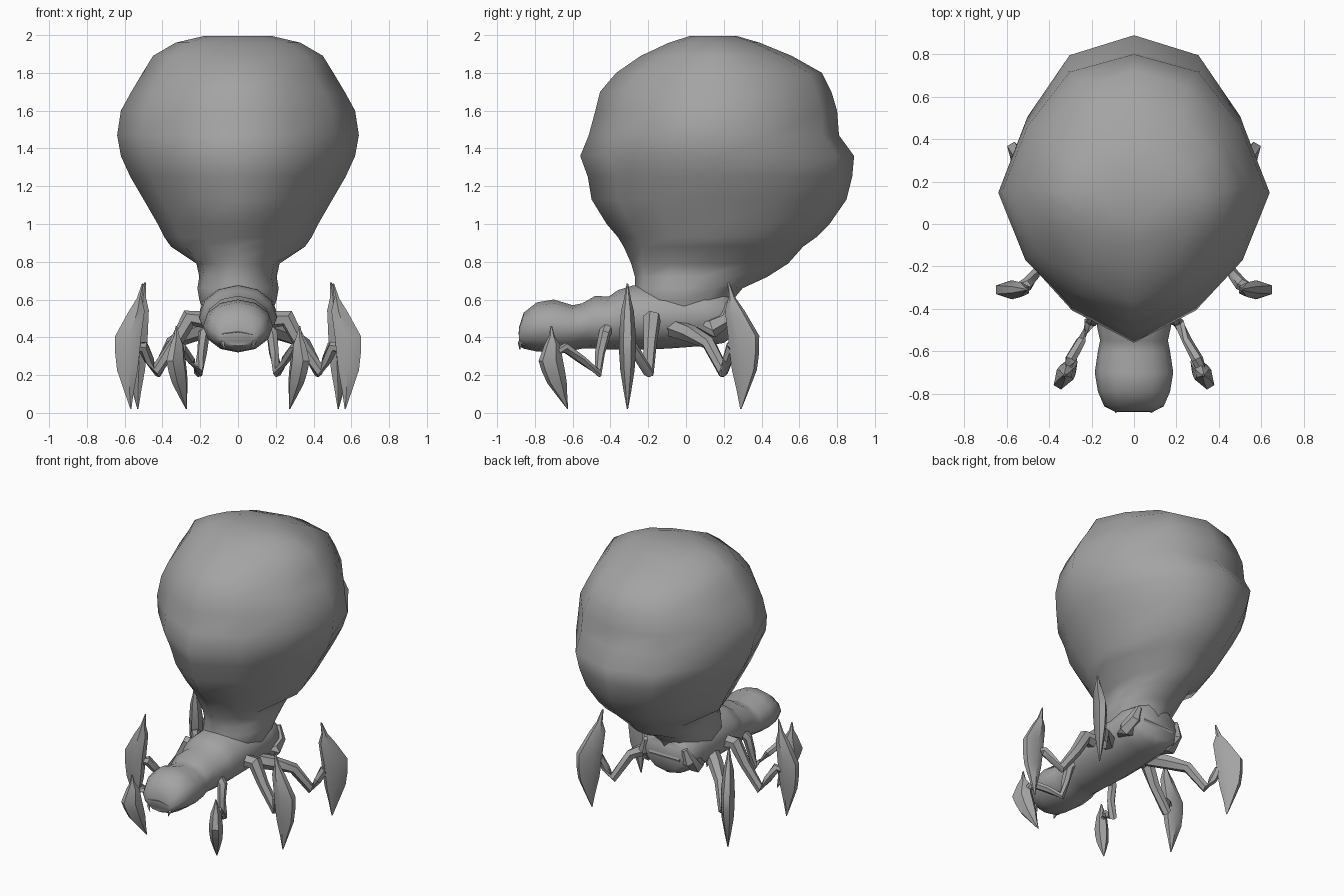
import bpy, bmesh, math
from mathutils import Vector

grey = bpy.data.materials.new("plain grey")
grey.diffuse_color = (0.37, 0.37, 0.37, 1)


def loft(name, rings, angle=50):
    """Skin a list of equal-length point rings and cap both ends."""
    bm = bmesh.new()
    rows = [[bm.verts.new(p) for p in ring] for ring in rings]
    n = len(rows[0])
    for a, b in zip(rows, rows[1:]):
        for i in range(n):
            j = (i + 1) % n
            bm.faces.new((a[i], a[j], b[j], b[i]))
    bm.faces.new(rows[0])
    bm.faces.new(rows[-1])
    bmesh.ops.recalc_face_normals(bm, faces=bm.faces)
    mesh = bpy.data.meshes.new(name)
    bm.to_mesh(mesh)
    bm.free()
    mesh.materials.append(grey)
    mesh.shade_smooth()
    mesh.set_sharp_from_angle(angle=math.radians(angle))
    obj = bpy.data.objects.new(name, mesh)
    bpy.context.collection.objects.link(obj)
    return obj


def circle(n):
    return [(math.cos(2 * math.pi * i / n), math.sin(2 * math.pi * i / n)) for i in range(n)]


def tube(name, path, sizes, sides=5):
    """Tapered limb along a bent path."""
    pts = [Vector(p) for p in path]
    rings = []
    for i, (p, r) in enumerate(zip(pts, sizes)):
        t = (pts[min(i + 1, len(pts) - 1)] - pts[max(i - 1, 0)]).normalized()
        u = t.cross(Vector((0.3, 1, 0.1))).normalized()
        v = t.cross(u)
        rings.append([p + u * c * r + v * s * r for c, s in circle(sides)])
    return loft(name, rings, 40)


# Swollen sac with its neck: height, half width, front y, back y
sac = [(0.50, 0.17, -0.24, 0.22), (0.60, 0.205, -0.27, 0.25), (0.66, 0.215, -0.27, 0.30),
       (0.72, 0.205, -0.27, 0.43), (0.79, 0.22, -0.29, 0.54), (0.88, 0.355, -0.33, 0.62),
       (0.93, 0.39, -0.36, 0.69), (1.00, 0.425, -0.42, 0.76), (1.13, 0.50, -0.50, 0.85),
       (1.25, 0.57, -0.52, 0.88), (1.36, 0.62, -0.56, 0.89), (1.47, 0.64, -0.515, 0.81),
       (1.60, 0.62, -0.48, 0.80), (1.70, 0.565, -0.455, 0.77), (1.80, 0.505, -0.37, 0.72),
       (1.89, 0.45, -0.24, 0.56), (1.96, 0.33, -0.09, 0.39), (1.995, 0.18, 0.02, 0.27)]
# Cross-section of the sac, pointed toward the front
half = [(0, -1), (0.47, -0.79), (0.80, -0.48), (1, 0), (0.81, 0.47), (0.49, 0.87), (0, 1)]
section = half + [(-c, s) for c, s in half[5:0:-1]]
neck_section = [half[0]] + [(math.sin(k * math.pi / 6), -math.cos(k * math.pi / 6)) for k in range(1, 12)]
loft("sac", [[(w * c, (f + b) / 2 + (b - f) / 2 * s, z)
              for c, s in (section if z > 0.85 else neck_section)]
             for z, w, f, b in sac], 60)

# Head and trunk: y, half width, bottom z, top z
trunk = [(-0.885, 0.09, 0.355, 0.45), (-0.86, 0.14, 0.34, 0.53), (-0.79, 0.17, 0.325, 0.585),
         (-0.70, 0.185, 0.32, 0.60), (-0.60, 0.17, 0.33, 0.57), (-0.55, 0.16, 0.34, 0.58),
         (-0.48, 0.175, 0.34, 0.62), (-0.41, 0.175, 0.335, 0.615), (-0.36, 0.19, 0.335, 0.65),
         (-0.28, 0.205, 0.335, 0.675), (-0.10, 0.21, 0.34, 0.68), (0.10, 0.21, 0.355, 0.68),
         (0.20, 0.19, 0.37, 0.66), (0.24, 0.15, 0.40, 0.64)]
loft("head_and_trunk", [[(w * c, y, (lo + hi) / 2 + (hi - lo) / 2 * s) for c, s in circle(12)]
                        for y, w, lo, hi in trunk], 60)

# Raised lip framing the mouth
tube("mouth_lip", [(-0.085, -0.855, 0.36), (-0.078, -0.872, 0.42), (0, -0.875, 0.43),
                   (0.078, -0.872, 0.42), (0.085, -0.855, 0.36)],
     [0.01, 0.015, 0.012, 0.015, 0.01], 4)
# Pad at the rear of the trunk
loft("rear_pad", [[(x, 0.21 + 0.035 * c, 0.50 + 0.055 * s) for c, s in circle(6)]
                  for x in (-0.12, 0.12)], 30)

# Blade outline: fraction down, outer edge, inner edge, half thickness
blade = [(0, 0.008, 0, 0.004), (0.12, 0.035, 0.008, 0.018), (0.22, 0.075, -0.005, 0.034),
         (0.42, 0.145, 0.012, 0.045), (0.55, 0.145, 0.02, 0.044), (0.69, 0.135, 0.03, 0.038),
         (0.86, 0.098, 0.05, 0.02), (1, 0.067, 0.062, 0.003)]

# Legs: limb path, blade top, outward direction, blade height, lean, bulge scale
legs = {
    "front": ([(0.12, -0.41, 0.47), (0.18, -0.43, 0.42), (0.19, -0.455, 0.32), (0.21, -0.465, 0.215),
               (0.25, -0.55, 0.28), (0.30, -0.64, 0.345), (0.32, -0.70, 0.32)],
              (0.325, -0.71, 0.46), (0.52, -0.85), 0.44, -0.16, 0.95),
    "middle": ([(0.13, -0.18, 0.49), (0.26, -0.18, 0.50), (0.33, -0.19, 0.37), (0.44, -0.20, 0.215),
                (0.47, -0.24, 0.28), (0.505, -0.285, 0.35), (0.56, -0.31, 0.34)],
               (0.50, -0.31, 0.685), (1, 0.0), 0.665, 0, 1.04),
    "rear": ([(0.15, -0.07, 0.45), (0.25, 0.02, 0.42), (0.35, 0.12, 0.37), (0.43, 0.20, 0.215),
              (0.47, 0.22, 0.28), (0.50, 0.24, 0.35), (0.53, 0.29, 0.34)],
             (0.49, 0.22, 0.69), (0.5, 0.87), 0.67, 0, 1.25),
}
for place, (path, top, out, height, lean, bulge) in legs.items():
    for side, m in (("right", 1), ("left", -1)):
        slim = place == "front"
        tube(f"{place}_{side}_limb", [(m * x, y, z) for x, y, z in path],
             [0.035, 0.032, 0.027, 0.028, 0.023, 0.028, 0.022] if slim else
             [0.05, 0.048, 0.036, 0.031, 0.027, 0.032, 0.025], 6)
        rings = []
        for t, o, i, h in blade:
            o, i = o * bulge + lean * t, i * bulge + lean * t
            mid = o * 0.45 + i * 0.55
            rings.append([(m * (top[0] + out[0] * r - out[1] * s), top[1] + out[1] * r + out[0] * s,
                           top[2] - height * t)
                          for r, s in ((o, -h * 0.45), (o, h * 0.45), (mid, h),
                                       (i, h * 0.5), (i, -h * 0.5), (mid, -h))])
        loft(f"{place}_{side}_blade", rings, 40)

for side, m in (("right", 1), ("left", -1)):
    # Small fangs under the mouth
    tube(f"{side}_fang", [(m * 0.08, -0.86, 0.39), (m * 0.083, -0.88, 0.37), (m * 0.07, -0.88, 0.335)],
         [0.015, 0.012, 0.002], 4)
    # Rear hip lumps
    tube(f"{side}_rear_hip", [(m * 0.16, 0.06, 0.45), (m * 0.175, 0.14, 0.45), (m * 0.17, 0.21, 0.50),
                              (m * 0.15, 0.23, 0.58)], [0.03, 0.055, 0.045, 0.02], 6)
